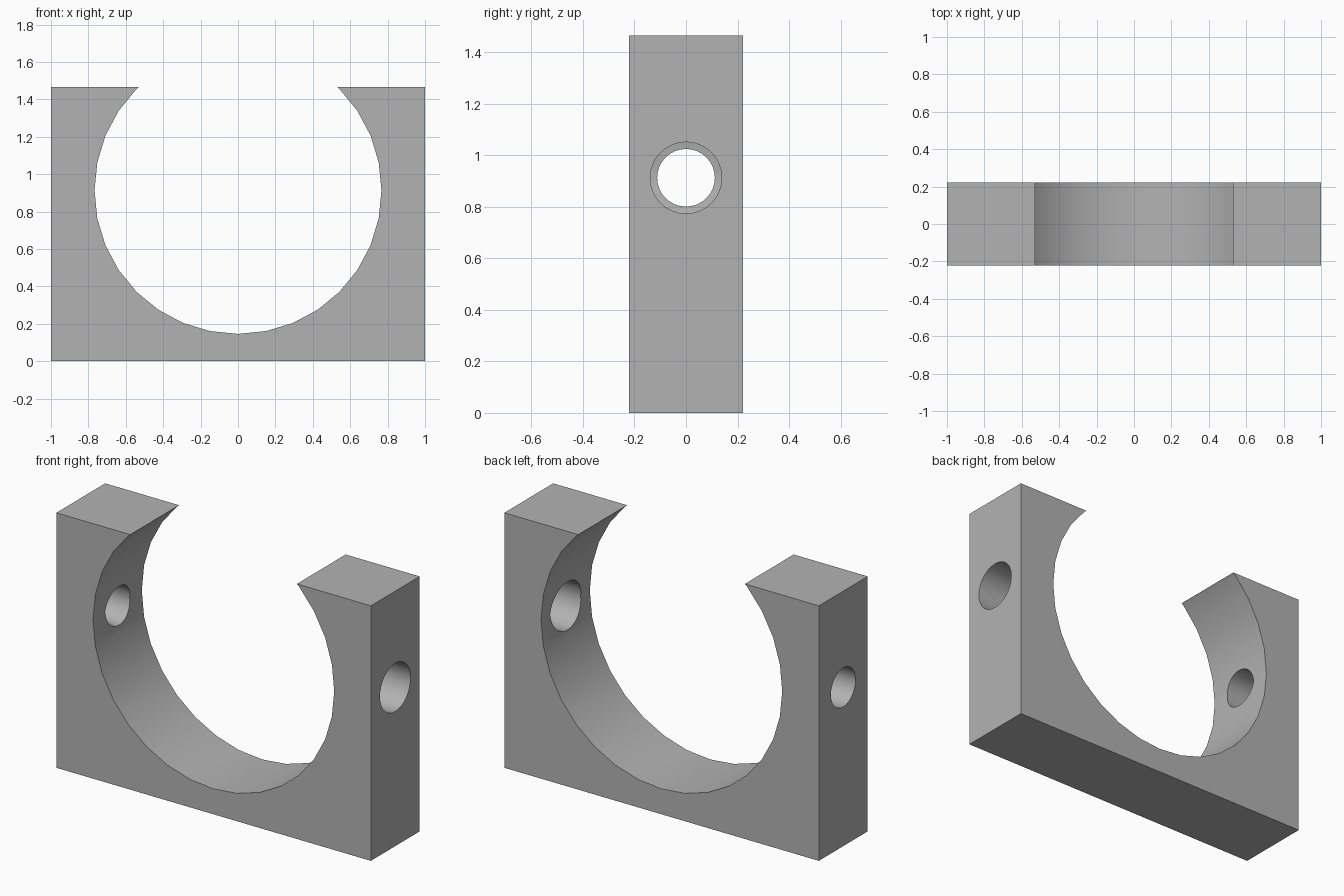
import bpy, math

if "Cube" in bpy.data.objects:
    bpy.data.objects.remove(bpy.data.objects["Cube"], do_unlink=True)

WIDTH, DEPTH, HEIGHT = 2.0, 0.443, 1.466
AXIS_Z = 0.913          # shared centre height of the bore and the side holes
BORE_R = 0.767

grey = bpy.data.materials.new("plain grey")
grey.use_nodes = True
colour = (0.45, 0.45, 0.45, 1)
grey.diffuse_color = colour
grey.node_tree.nodes["Principled BSDF"].inputs["Base Color"].default_value = colour


def cut_cylinder(body, name, radius, length, location, rotation, sides):
    """Subtract a cylinder from the body and discard the cutter."""
    bpy.ops.mesh.primitive_cylinder_add(vertices=sides, radius=radius, depth=length,
                                        location=location, rotation=rotation)
    cutter = bpy.context.object
    cutter.name = name
    cutter.hide_render = True
    cutter.data.materials.append(grey)
    mod = body.modifiers.new(name, "BOOLEAN")
    mod.operation = "DIFFERENCE"
    mod.solver = "EXACT"
    mod.object = cutter
    bpy.ops.object.select_all(action="DESELECT")
    body.select_set(True)
    bpy.context.view_layer.objects.active = body
    bpy.ops.object.modifier_apply(modifier=mod.name)
    bpy.data.objects.remove(cutter, do_unlink=True)


# Solid block
bpy.ops.mesh.primitive_cube_add(size=1, location=(0, 0, HEIGHT / 2))
clamp = bpy.context.object
clamp.name = "clamp_body"
clamp.scale = (WIDTH, DEPTH, HEIGHT)
bpy.ops.object.transform_apply(location=True, rotation=False, scale=True)
clamp.data.materials.append(grey)

# Large bore, open at the top
cut_cylinder(clamp, "bore_cutter", BORE_R, 1, (0, 0, AXIS_Z), (math.pi / 2, 0, 0), 32)

# Cross holes through the arms: wider on the +x side
for side, radius in ((1, 0.139), (-1, 0.112)):
    cut_cylinder(clamp, "hole_cutter", radius, 0.8, (side * 0.9, 0, AXIS_Z),
                 (0, math.pi / 2, 0), 32)

# Smooth curved walls, crisp edges
bpy.ops.object.shade_smooth_by_angle(angle=math.radians(30))
